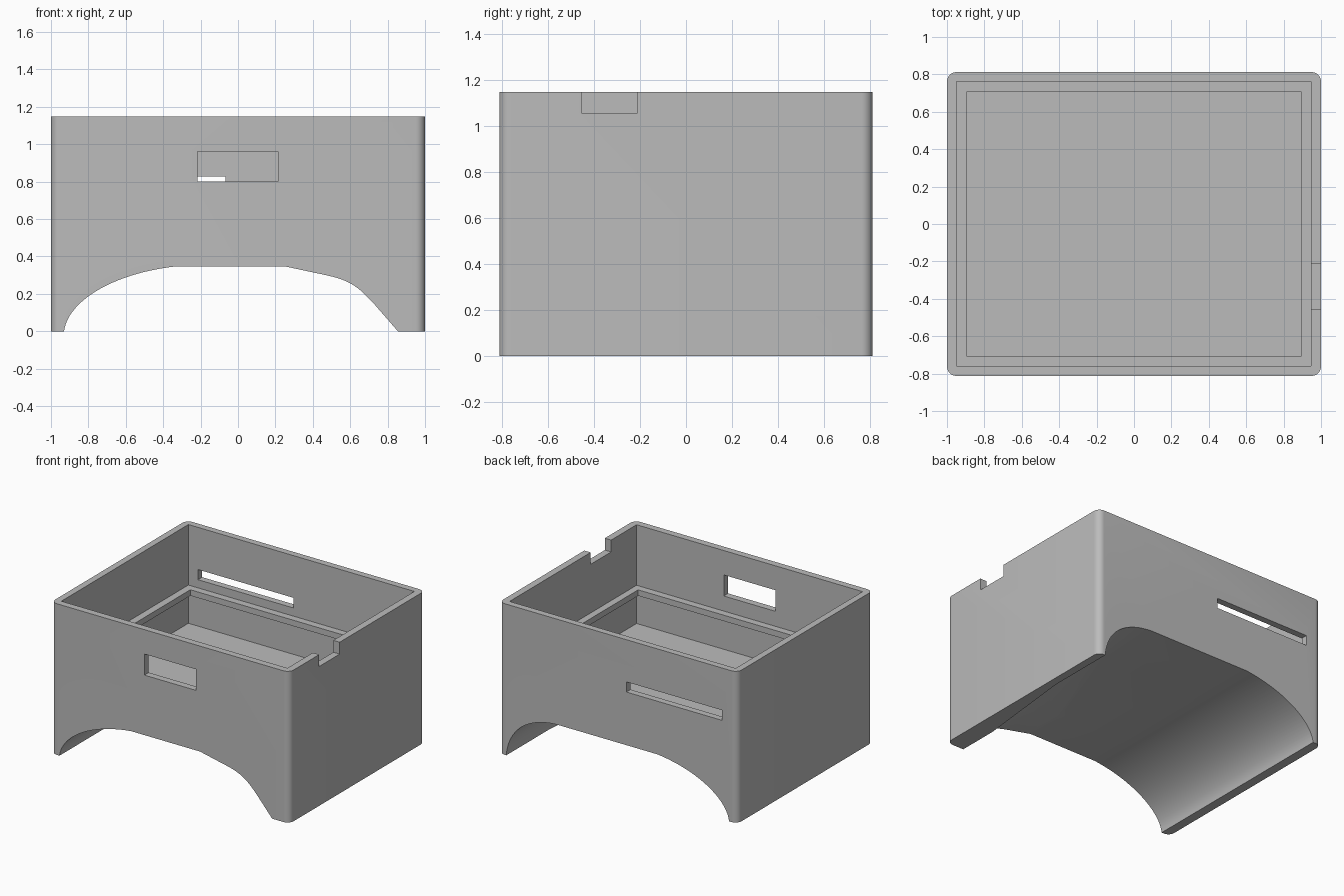
import bpy, bmesh, math
from mathutils import Vector
from mathutils.geometry import interpolate_bezier

cube = bpy.data.objects.get("Cube")
if cube:
    bpy.data.objects.remove(cube, do_unlink=True)

gray = bpy.data.materials.new("plain_gray")
gray.use_nodes = True
GRAY = (0.5, 0.5, 0.5, 1)
gray.diffuse_color = GRAY
gray.node_tree.nodes["Principled BSDF"].inputs["Base Color"].default_value = GRAY


def finish(name, bm):
    bmesh.ops.recalc_face_normals(bm, faces=bm.faces)
    mesh = bpy.data.meshes.new(name)
    bm.to_mesh(mesh)
    bm.free()
    mesh.materials.append(gray)
    obj = bpy.data.objects.new(name, mesh)
    bpy.context.collection.objects.link(obj)
    return obj


def box(name, x, y, z, radius=0):
    """Box from (min, max) ranges, with optional rounded upright edges."""
    bm = bmesh.new()
    bmesh.ops.create_cube(bm, size=1)
    for v in bm.verts:
        v.co = [r[0] if c < 0 else r[1] for r, c in zip((x, y, z), v.co)]
    if radius:
        upright = [e for e in bm.edges
                   if abs(e.verts[0].co.z - e.verts[1].co.z) > 0.1]
        bmesh.ops.bevel(bm, geom=upright, offset=radius, segments=8,
                        profile=0.5, affect='EDGES')
    return finish(name, bm)


def loft(name, sections):
    """Skin matching x-z outlines placed at successive y positions."""
    bm = bmesh.new()
    rings = [[bm.verts.new((x, y, z)) for x, z in outline]
             for y, outline in sections]
    bm.faces.new(rings[0])
    bm.faces.new(rings[-1])
    for a, b in zip(rings, rings[1:]):
        for i in range(len(a)):
            bm.faces.new((a[i - 1], a[i], b[i], b[i - 1]))
    bmesh.ops.triangulate(bm, faces=bm.faces)
    return finish(name, bm)


def curve(*handles, count):
    pts = [Vector((x, 0, z)) for x, z in handles]
    return [(p.x, p.z) for p in interpolate_bezier(*pts, count)]


def line(a, b, count):
    a, b = Vector(a), Vector(b)
    return [tuple(a.lerp(b, i / count)) for i in range(count)]


# Rounded outer housing
housing = box("housing", (-1, 1), (-0.812, 0.812), (0, 1.147), radius=0.05)

# Arched underside: steep shoulders, the front one on the left slumped inward
shoulder = curve((-0.93, 0), (-0.91, 0.16), (-0.67, 0.31), (-0.33, 0.347), count=24)
steep = curve((0.52, 0.347), (0.75, 0.335), (0.92, 0.22), (0.94, 0), count=24)
slumped = line((0.25, 0.347), (0.48, 0.298), 7)
slumped += curve((0.48, 0.298), (0.62, 0.268), (0.66, 0.215), (0.72, 0.155), count=12)
slumped += line((0.72, 0.155), (0.855, 0), 5)[1:] + [(0.855, 0)]


def arch(side):
    return [(-0.93, -0.1)] + shoulder + side + [(side[-1][0], -0.1)]


cutters = [
    loft("arch_cutter", [(-1, arch(slumped)), (-0.5, arch(slumped)),
                         (0.28, arch(steep)), (1, arch(steep))]),
    # Upper cavity, opening inside the support lip, and hollow beneath the lip
    box("upper_cavity_cutter", (-0.95, 0.947), (-0.76, 0.762), (0.688, 1.3)),
    box("lip_opening_cutter", (-0.895, 0.895), (-0.705, 0.707), (0.5, 1.25)),
    box("lower_cavity_cutter", (-0.95, 0.947), (-0.76, 0.762), (0.398, 0.643)),
    # Front window, rear slot and rim notch
    box("front_window_cutter", (-0.217, 0.215), (-1, -0.6), (0.802, 0.962)),
    box("rear_slot_cutter", (-0.87, -0.068), (0.6, 1), (0.75, 0.827)),
    box("rim_notch_cutter", (0.8, 1.1), (-0.455, -0.21), (1.057, 1.2)),
]

bpy.ops.object.select_all(action='DESELECT')
bpy.context.view_layer.objects.active = housing
housing.select_set(True)
for cutter in cutters:
    cutter.hide_render = True
    mod = housing.modifiers.new(cutter.name, 'BOOLEAN')
    mod.operation = 'DIFFERENCE'
    mod.solver = 'EXACT'
    mod.object = cutter
    bpy.ops.object.modifier_apply(modifier=mod.name)
    bpy.data.objects.remove(cutter, do_unlink=True)

bpy.ops.object.shade_smooth_by_angle(angle=math.radians(25))
